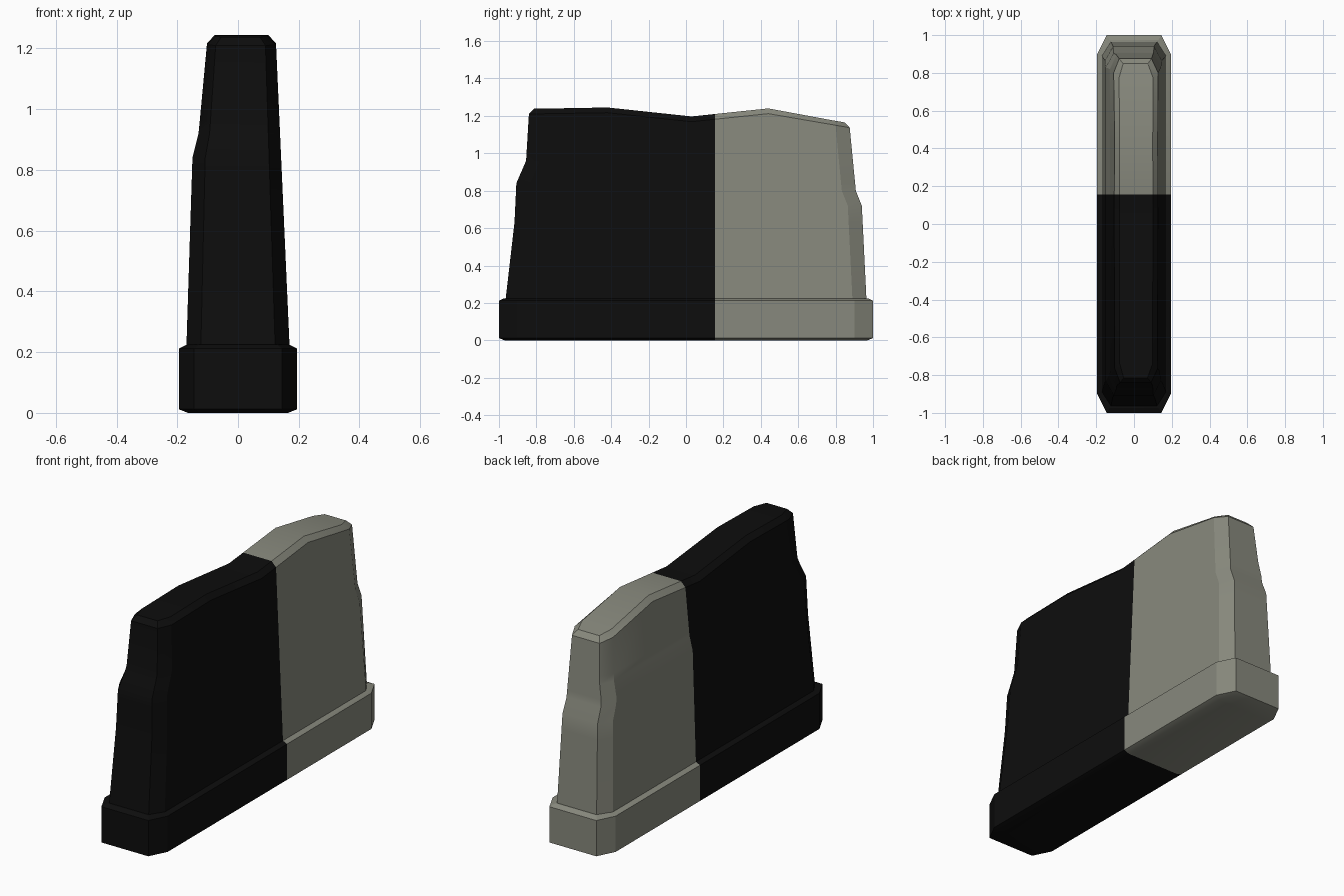
import bpy, bmesh, math
from mathutils import Vector

if "Cube" in bpy.data.objects:
    bpy.data.objects.remove(bpy.data.objects["Cube"])

SPLIT_Y = 0.155


def material(name, rgb):
    m = bpy.data.materials.new(name)
    m.diffuse_color = (*rgb, 1)
    m.use_nodes = True
    m.node_tree.nodes["Principled BSDF"].inputs["Base Color"].default_value = m.diffuse_color
    return m


dark = material("black", (0.004, 0.004, 0.004))
stone = material("olive grey", (0.245, 0.25, 0.205))


def lerp(table, t):
    """Piecewise linear lookup in (t, value) pairs."""
    if t <= table[0][0]:
        return table[0][1]
    for (a, u), (b, v) in zip(table, table[1:]):
        if t <= b:
            return u + (v - u) * (t - a) / (b - a)
    return table[-1][1]


def loft(name, rings):
    """Skin closed rings; caps are strips joining the two long sides."""
    bm = bmesh.new()
    vs = [[bm.verts.new(p) for p in r] for r in rings]
    n = len(vs[0])
    for a, b in zip(vs, vs[1:]):
        for i in range(n):
            j = (i + 1) % n
            bm.faces.new((a[i], a[j], b[j], b[i]))
    for r in (vs[0], vs[-1]):
        for i in range(n // 2 - 1):
            bm.faces.new((r[i], r[i + 1], r[n - 2 - i], r[n - 1 - i]))
    bmesh.ops.recalc_face_normals(bm, faces=bm.faces)
    # Straight colour boundary across the part
    bmesh.ops.bisect_plane(bm, geom=bm.verts[:] + bm.edges[:] + bm.faces[:],
                           plane_co=(0, SPLIT_Y, 0), plane_no=(0, 1, 0))
    for f in bm.faces:
        f.material_index = int(f.calc_center_median().y > SPLIT_Y)
    me = bpy.data.meshes.new(name)
    bm.to_mesh(me)
    bm.free()
    me.materials.append(dark)
    me.materials.append(stone)
    ob = bpy.data.objects.new(name, me)
    bpy.context.collection.objects.link(ob)
    bpy.ops.object.select_all(action='DESELECT')
    ob.select_set(True)
    bpy.context.view_layer.objects.active = ob
    bpy.ops.object.shade_smooth_by_angle(angle=math.radians(25))


# Plinth with chamfered corners and edges
def plinth_ring(z, d):
    right = [(0.145 - d * 0.6, -1 + d), (0.195 - d, -0.9 + d * 0.5),
             (0.195 - d, 0.9 - d * 0.5), (0.145 - d * 0.6, 1 - d)]
    return [(x, y, z) for x, y in right] + [(-x, y, z) for x, y in reversed(right)]


loft("plinth", [plinth_ring(*a) for a in
                ((0, 0.03), (0.012, 0), (0.212, 0), (0.225, 0.027))])

# Worn wall: end and side profiles by height, top profile by length
FRONT = [(0.22, -0.965), (0.63, -0.917), (0.84, -0.907), (0.96, -0.855), (1.21, -0.84)]
BACK = [(0.22, 0.965), (0.72, 0.94), (0.80, 0.908), (1.14, 0.875)]
LEFT = [(0.22, -0.17), (0.84, -0.15), (0.92, -0.13), (1.21, -0.102)]
RIGHT = [(0.22, 0.17), (0.64, 0.151), (1.22, 0.125)]
TOP = [(-0.85, 1.238), (-0.42, 1.245), (0.03, 1.197), (0.44, 1.24), (0.8, 1.178), (0.87, 1.165)]


def wall_ring(z, cap=None):
    """Ring at height z, or following the top profile when cap (inset) is given."""
    pts = []
    for table, order in ((RIGHT, 1), (LEFT, -1)):
        side = []
        for k, y in enumerate((-0.84, -0.77, -0.42, 0.03, 0.44, 0.8, 0.875)):
            inset = cap or 0
            zz = z if cap is None else lerp(TOP, y) - (0.028 if cap == 0 else 0)
            x = lerp(table, zz)
            x -= math.copysign(inset, x)
            f, b = lerp(FRONT, zz) + inset, lerp(BACK, zz) - inset
            if k in (0, 6):
                x *= 0.72
            y = {0: f, 1: f + 0.075, 5: b - 0.075, 6: b}.get(k, y)
            side.append((x, y, zz))
        pts += side[::order]
    return pts


levels = (0.215, 0.63, 0.72, 0.80, 0.84, 0.92, 0.96)
loft("wall", [wall_ring(z) for z in levels] + [wall_ring(0, 0), wall_ring(0, 0.026)])
